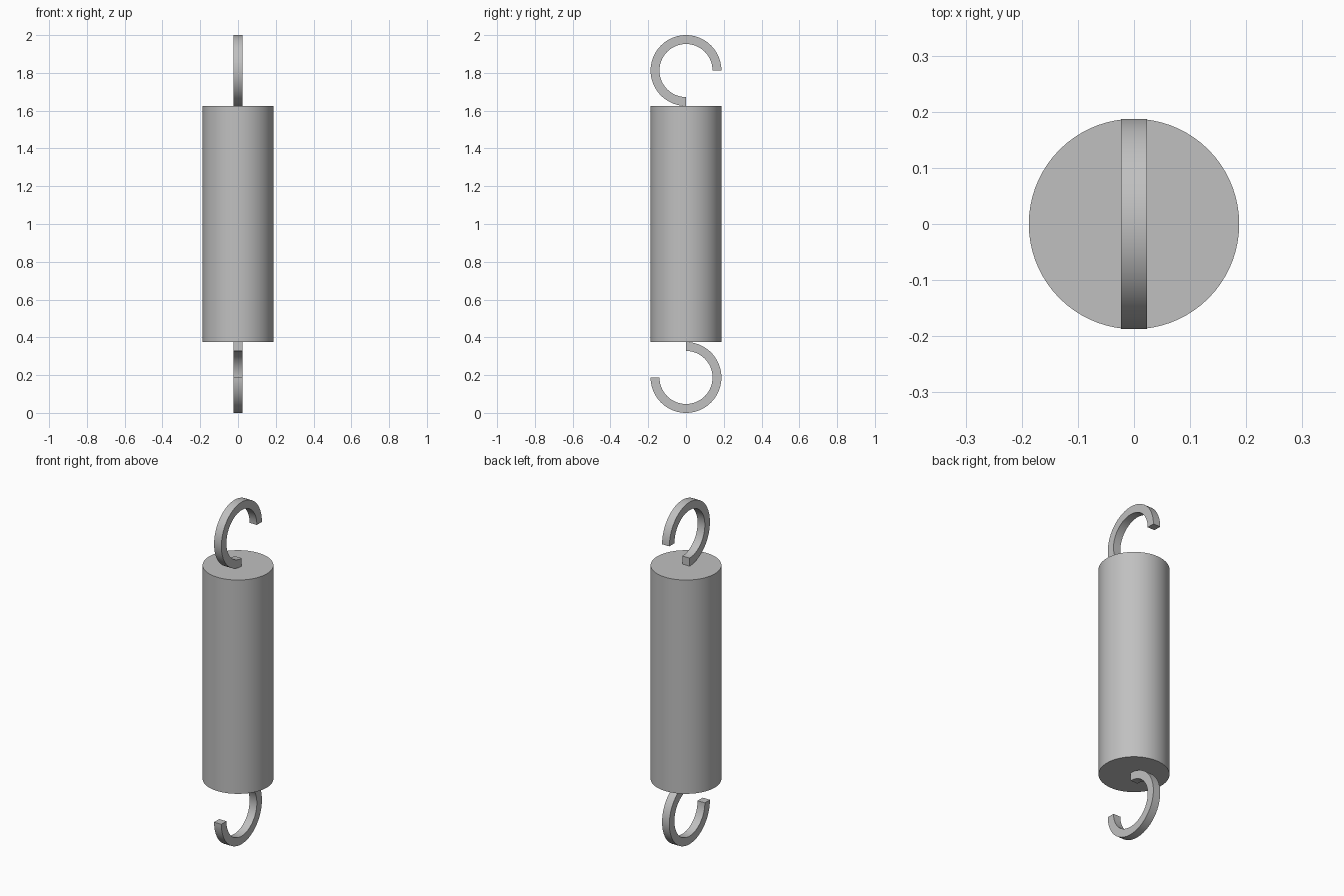
import bpy, bmesh, math

if "Cube" in bpy.data.objects:
    bpy.data.objects.remove(bpy.data.objects["Cube"])

R = 0.1875          # outer radius of body and hooks
T = 0.047           # hook wire thickness
BODY_LOW, BODY_HIGH = 0.375, 1.625

steel = bpy.data.materials.new("steel_grey")
steel.diffuse_color = (0.53, 0.53, 0.53, 1)
steel.use_nodes = True
steel.node_tree.nodes["Principled BSDF"].inputs["Base Color"].default_value = steel.diffuse_color


def finish(name, bm):
    bmesh.ops.recalc_face_normals(bm, faces=bm.faces)
    mesh = bpy.data.meshes.new(name)
    bm.to_mesh(mesh)
    bm.free()
    mesh.materials.append(steel)
    obj = bpy.data.objects.new(name, mesh)
    bpy.context.collection.objects.link(obj)
    bpy.ops.object.select_all(action='DESELECT')
    obj.select_set(True)
    bpy.context.view_layer.objects.active = obj
    bpy.ops.object.shade_smooth_by_angle(angle=math.radians(30))


def hook(name, center_z, start, steps=54):
    """Square wire bent through three quarters of a circle in the YZ plane."""
    bm = bmesh.new()
    rings = []
    for i in range(steps + 1):
        a = start + 1.5 * math.pi * i / steps
        rings.append([bm.verts.new((x, r * math.cos(a), center_z + r * math.sin(a)))
                      for x, r in ((-T / 2, R - T), (T / 2, R - T), (T / 2, R), (-T / 2, R))])
    for a, b in zip(rings, rings[1:]):
        for k in range(4):
            n = (k + 1) % 4
            bm.faces.new((a[k], a[n], b[n], b[k]))
    bm.faces.new(rings[0])
    bm.faces.new(rings[-1])
    finish(name, bm)


# Coil body as a plain closed cylinder
body = bmesh.new()
bmesh.ops.create_cone(body, cap_ends=True, segments=72, radius1=R, radius2=R,
                      depth=BODY_HIGH - BODY_LOW)
bmesh.ops.translate(body, verts=body.verts, vec=(0, 0, (BODY_LOW + BODY_HIGH) / 2))
finish("spring_body", body)

# End hooks, the lower one turned half a revolution
hook("upper_hook", BODY_HIGH + R, 0)
hook("lower_hook", BODY_LOW - R, math.pi)
